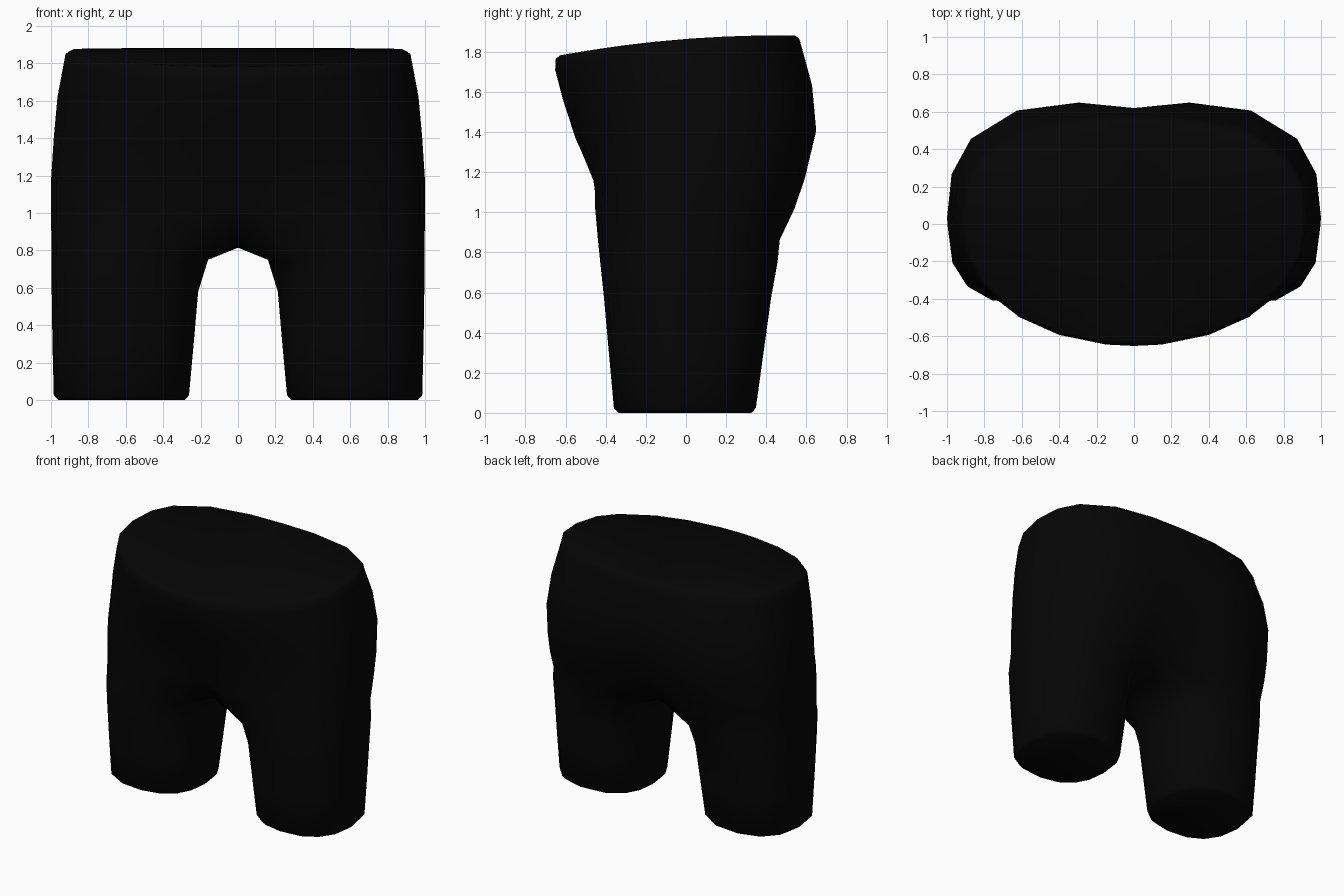
import bpy, bmesh, math

if "Cube" in bpy.data.objects:
    bpy.data.objects.remove(bpy.data.objects["Cube"])

black = bpy.data.materials.new("black fabric")
black.diffuse_color = (0.0016, 0.0016, 0.0016, 1)
black.use_nodes = True
black.node_tree.nodes["Principled BSDF"].inputs["Base Color"].default_value = black.diffuse_color

# Sideways spacing of the outline, from front centre round the side to back centre
SPREAD = (0, 0.16, 0.43, 0.66, 0.88, 0.97, 1, 0.975, 0.885, 0.635, 0.3, 0)
SIDE = SPREAD.index(1)
N = len(SPREAD) - 1
# Leg outline: outer points line up with the hips, inner points with the crotch seam
LEG_ANGLES = ([-140 + 140 * j / SIDE for j in range(SIDE)]
              + [140 * j / (N - SIDE) for j in range(N - SIDE + 1)] + [160, 180, 200])

bm = bmesh.new()


def torso_ring(z, tilt, w, front, back, nf, nb, cleft_f, cleft_b, sag=0):
    """Half of a squarish oval, dented at the centre line, with a tilted height."""
    ring = []
    for j, u in enumerate(SPREAD):
        is_front = j < SIDE
        n, depth, cleft = (nf, front, cleft_f) if is_front else (nb, back, cleft_b)
        y = depth * (1 - u ** n) ** (1 / n) - cleft * (1 - u) ** 4
        y = 0.03 if u == 1 else (-y if is_front else y)
        height = z + tilt * (0.077 * y - 0.085 * y * y) - sag * (1 - u) ** 2
        ring.append(bm.verts.new((w * u, y, height)))
    return ring


def leg_ring(z, x_in, x_out, front, back, n):
    """Squarish oval, starting at its inner front corner."""
    ring = []
    for deg in LEG_ANGLES:
        c, s = math.cos(math.radians(deg)), math.sin(math.radians(deg))
        c = math.copysign(abs(c) ** (2 / n), c)
        s = math.copysign(abs(s) ** (2 / n), s) if abs(s) > 1e-6 else 0
        x = (x_in + x_out) / 2 + (x_out - x_in) / 2 * c
        ring.append(bm.verts.new((x, s * (front if s < 0 else back), z)))
    return ring


def bridge(upper, lower, closed=False):
    n = len(upper)
    for j in range(n if closed else n - 1):
        k = (j + 1) % n
        bm.faces.new((lower[j], lower[k], upper[k], upper[j]))


# Hips, from the waist down to the crotch
torso = [torso_ring(*p) for p in (
    (1.864, 1.0, 0.900, 0.630, 0.545, 2.05, 2.75, 0, 0),
    (1.848, 1.0, 0.922, 0.650, 0.565, 2.05, 2.75, 0, 0),
    (1.795, 1.0, 0.932, 0.652, 0.580, 2.05, 2.75, 0, 0),
    (1.620, 0.8, 0.965, 0.612, 0.640, 2.15, 2.9, 0, 0.02),
    (1.400, 0.5, 0.985, 0.550, 0.668, 2.4, 3.05, 0, 0.055),
    (1.170, 0.2, 1.000, 0.470, 0.615, 2.9, 3.1, 0.015, 0.07),
    (1.020, 0.0, 1.000, 0.472, 0.575, 3.0, 3.1, 0.06, 0.12),
    (0.870, 0.0, 0.998, 0.470, 0.520, 3.0, 3.0, 0.17, 0.20, 0.015))]
for up, low in zip(torso, torso[1:]):
    bridge(up, low)

# Closed waist opening, as strips reaching the centre line
rim = torso[0]
mid = [v if j in (0, N) else bm.verts.new((0, v.co.y, v.co.z))
       for j, v in enumerate(rim)]
for j in range(N):
    corners = []
    for v in (mid[j], rim[j], rim[j + 1], mid[j + 1]):
        if v not in corners:
            corners.append(v)
    bm.faces.new(corners)

# Crotch seam on the centre line, back to front
seam = [bm.verts.new((0, y, z)) for y, z in ((0.15, 0.825), (0.0, 0.815), (-0.15, 0.828))]

# Leg
leg = [torso[-1] + seam] + [leg_ring(*p) for p in (
    (0.750, 0.160, 0.998, 0.428, 0.458, 2.55),
    (0.580, 0.213, 0.996, 0.410, 0.427, 2.5),
    (0.300, 0.237, 0.992, 0.385, 0.388, 2.45),
    (0.025, 0.262, 0.985, 0.360, 0.350, 2.4),
    (0.000, 0.285, 0.962, 0.337, 0.328, 2.4))]
for up, low in zip(leg, leg[1:]):
    bridge(up, low, closed=True)
bm.faces.new(leg[-1][::-1])

mesh = bpy.data.meshes.new("shorts")
bm.to_mesh(mesh)
bm.free()
mesh.materials.append(black)
shorts = bpy.data.objects.new("shorts", mesh)
bpy.context.collection.objects.link(shorts)

# Other half
mirror = shorts.modifiers.new("Mirror", 'MIRROR')
mirror.use_mirror_merge = True
mirror.merge_threshold = 0.001

bpy.context.view_layer.objects.active = shorts
shorts.select_set(True)
bpy.ops.object.shade_smooth_by_angle(angle=math.radians(60))
